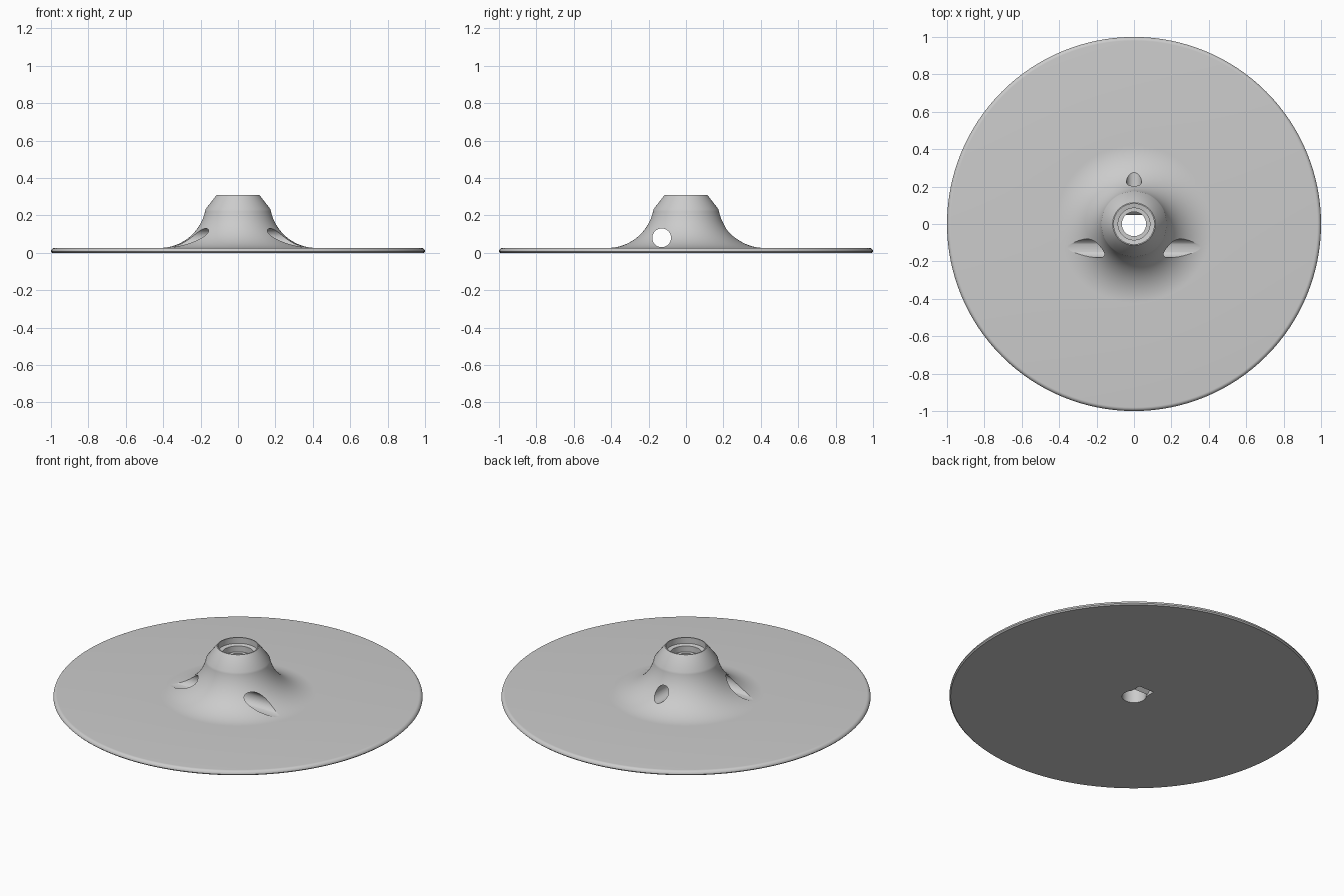
import bpy, bmesh
from math import sin, cos, pi, radians
from mathutils import Matrix, Vector

cube = bpy.data.objects.get("Cube")
if cube:
    bpy.data.objects.remove(cube, do_unlink=True)

grey = bpy.data.materials.new("light grey")
grey.use_nodes = True
colour = (0.6, 0.6, 0.6, 1)
grey.diffuse_color = colour
grey.node_tree.nodes["Principled BSDF"].inputs["Base Color"].default_value = colour


def make_object(name, bm):
    bmesh.ops.recalc_face_normals(bm, faces=bm.faces)
    mesh = bpy.data.meshes.new(name)
    bm.to_mesh(mesh)
    bm.free()
    mesh.materials.append(grey)
    obj = bpy.data.objects.new(name, mesh)
    bpy.context.collection.objects.link(obj)
    return obj


def lathe(name, profile, steps=128):
    bm = bmesh.new()
    verts = [bm.verts.new((r, 0, z)) for r, z in profile]
    edges = [bm.edges.new((a, b)) for a, b in zip(verts, verts[1:] + verts[:1])]
    bmesh.ops.spin(bm, geom=verts + edges, cent=(0, 0, 0), axis=(0, 0, 1),
                   angle=2 * pi, steps=steps)
    bmesh.ops.remove_doubles(bm, verts=bm.verts, dist=1e-5)
    return make_object(name, bm)


def cylinder(name, centre, axis, radius, length):
    bm = bmesh.new()
    turn = Vector(axis).to_track_quat("Z", "Y").to_matrix().to_4x4()
    bmesh.ops.create_cone(bm, cap_ends=True, segments=48, radius1=radius,
                          radius2=radius, depth=length,
                          matrix=Matrix.Translation(centre) @ turn)
    return make_object(name, bm)


def box(name, centre, size, tilt=0):
    bm = bmesh.new()
    place = Matrix.Translation(centre) @ Matrix.Rotation(radians(tilt), 4, "X")
    bmesh.ops.create_cube(bm, size=1, matrix=place @ Matrix.Diagonal((*size, 1)))
    return make_object(name, bm)


def arc(cx, cz, radius, start, end, count):
    angles = [radians(start + (end - start) * i / count) for i in range(count + 1)]
    return [(cx + radius * cos(a), cz + radius * sin(a)) for a in angles]


# Disc with rounded rim, concave flare, conical collar and stepped bore
profile = [(0.065, 0), (0.993, 0), (1, 0.007)]
profile += arc(0.98, 0.006, 0.02, 0, 90, 8)[1:]
profile += arc(0.42, 0.276, 0.25, 270, 190, 28)
profile += [(0.114, 0.31), (0.108, 0.31), (0.108, 0.275), (0.085, 0.27),
            (0.085, 0.235), (0.065, 0.235)]
base = lathe("flared_base", profile)

# Cross tunnel, rear outlet and underside slot
cutters = [
    cylinder("cross_tunnel", (0, -0.13, 0.08), (1, 0, 0), 0.05, 1.2),
    cylinder("rear_outlet", (0, 0.25, 0.112), (0, 1, 0), 0.04, 0.44),
    box("underside_slot", (0, 0.06, 0.02), (0.1, 0.09, 0.08)),
]
bpy.context.view_layer.objects.active = base
for cutter in cutters:
    cutter.hide_render = True
    cut = base.modifiers.new(cutter.name, "BOOLEAN")
    cut.operation = "DIFFERENCE"
    cut.solver = "EXACT"
    cut.object = cutter
    bpy.ops.object.modifier_apply(modifier=cut.name)
    bpy.data.objects.remove(cutter, do_unlink=True)

# Sloped roof over the slot
box("slot_roof", (0, 0.074, 0.034), (0.1, 0.068, 0.006), 48)

bpy.ops.object.select_all(action="DESELECT")
base.select_set(True)
bpy.ops.object.shade_smooth_by_angle(angle=radians(30))
